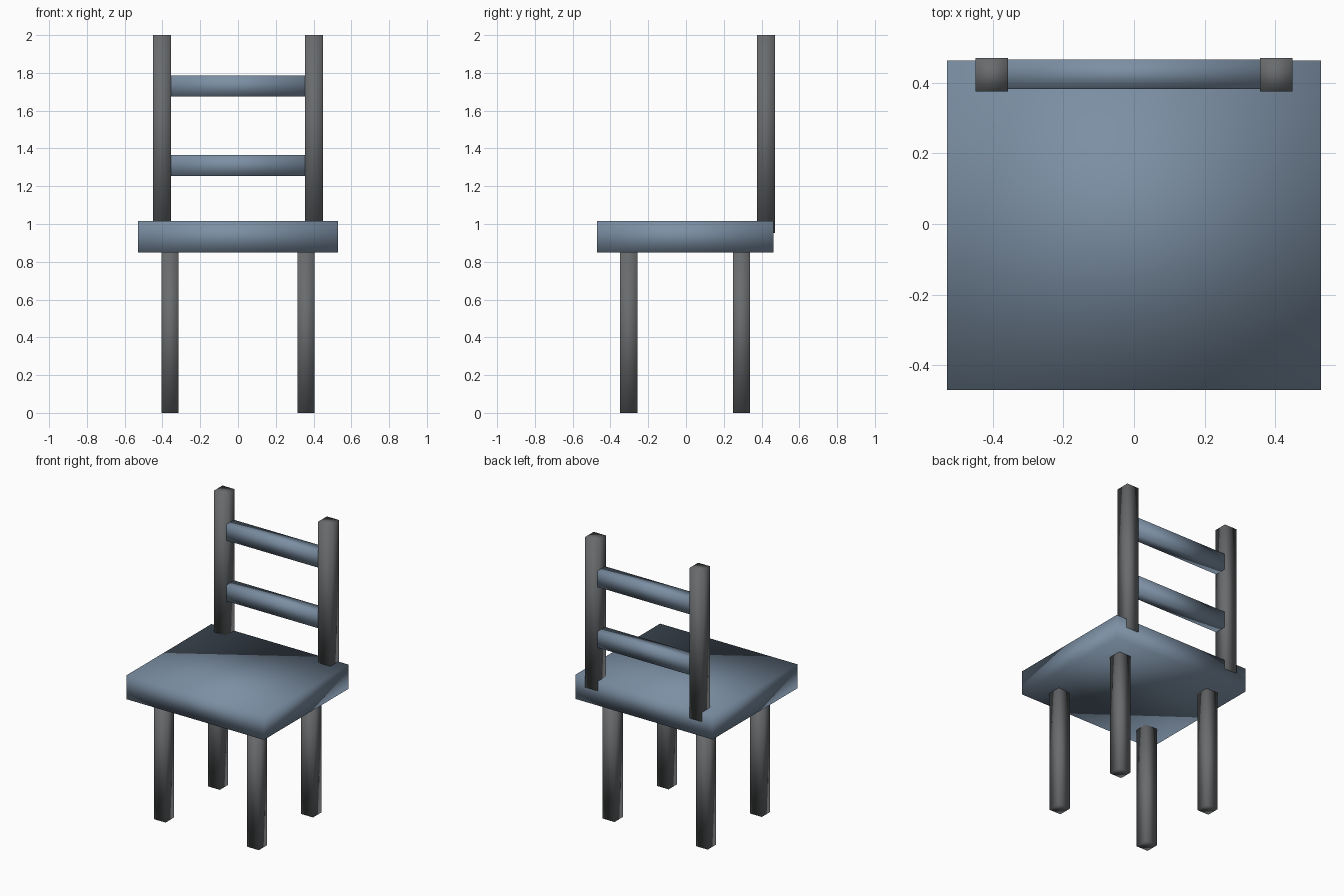
import bpy

default_cube = bpy.data.objects.get("Cube")
if default_cube:
    bpy.data.objects.remove(default_cube, do_unlink=True)


def make_material(name, rgb):
    mat = bpy.data.materials.new(name)
    mat.use_nodes = True
    colour = (*rgb, 1.0)
    mat.diffuse_color = colour
    mat.node_tree.nodes["Principled BSDF"].inputs["Base Color"].default_value = colour
    return mat


blue = make_material("slate blue", (0.20, 0.275, 0.37))
grey = make_material("dark grey", (0.14, 0.147, 0.153))


def box(name, x, y, z, mat):
    """Smooth-shaded box spanning the given (low, high) ranges."""
    spans = (x, y, z)
    bpy.ops.mesh.primitive_cube_add(size=1, location=[(a + b) / 2 for a, b in spans])
    obj = bpy.context.object
    obj.name = obj.data.name = name
    obj.scale = [b - a for a, b in spans]
    bpy.ops.object.transform_apply(location=False, rotation=False, scale=True)
    bpy.ops.object.shade_smooth()
    obj.data.materials.append(mat)
    return obj


def side_span(low, high, side):
    return tuple(sorted((low * side, high * side)))


# Seat slab
box("seat", (-0.529, 0.529), (-0.47, 0.463), (0.848, 1.016), blue)

for side, label in ((1, "left"), (-1, "right")):
    # Legs, ending at the underside of the seat
    leg_x = side_span(0.314, 0.405, side)
    box(f"front_leg_{label}", leg_x, (-0.349, -0.257), (0, 0.85), grey)
    box(f"back_leg_{label}", leg_x, (0.248, 0.339), (0, 0.85), grey)
    # Backrest posts, sunk partway into the seat
    box(f"back_post_{label}", side_span(0.356, 0.449, side), (0.375, 0.47), (0.953, 2), grey)

# Backrest rails between the posts
for label, bottom in (("lower", 1.253), ("upper", 1.675)):
    box(f"{label}_back_rail", (-0.358, 0.358), (0.382, 0.466), (bottom, bottom + 0.112), blue)
